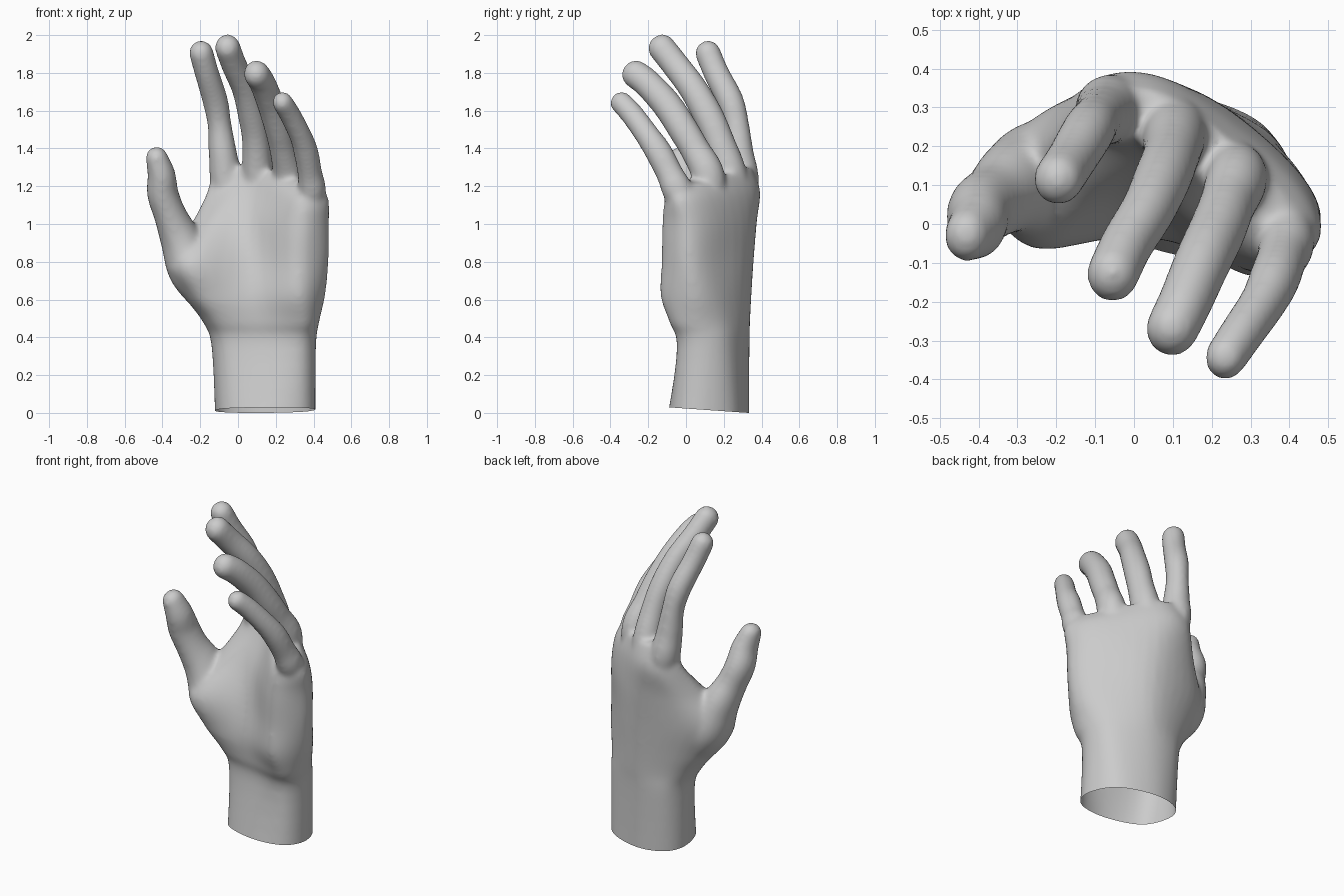
import bpy, bmesh, math
from mathutils import Vector

if "Cube" in bpy.data.objects:
    bpy.data.objects.remove(bpy.data.objects["Cube"])

def catmull(p, q, r, s, t):
    return 0.5 * (2*q + (r - p)*t + (2*p - 5*q + 4*r - s)*t*t + (3*q - p - 3*r + s)*t**3)

def spline(pts, steps, closed=False):
    n, out = len(pts), []
    for i in range(n if closed else n - 1):
        ids = [i - 1, i, i + 1, i + 2]
        ids = [k % n if closed else min(max(k, 0), n - 1) for k in ids]
        out += [catmull(*[pts[k] for k in ids], j / steps) for j in range(steps)]
    return out if closed else out + [pts[-1].copy()]

def skin(bm, rings):
    """Closed skin through a list of equal-length rings."""
    vs = [[bm.verts.new(p) for p in ring] for ring in rings]
    n, faces = len(vs[0]), []
    for a, b in zip(vs, vs[1:]):
        for i in range(n):
            faces.append(bm.faces.new((a[i], a[(i+1) % n], b[(i+1) % n], b[i])))
    faces.append(bm.faces.new(vs[0][::-1]))
    faces.append(bm.faces.new(vs[-1]))
    bmesh.ops.recalc_face_normals(bm, faces=faces)

def finger(bm, path, depth, sides=20):
    """Oval tube with a domed tip; path points are x, y, z, radius."""
    pts = spline([Vector(p) for p in path], 6)
    centres, radii = [p.xyz for p in pts], [p.w for p in pts]
    tip, r = centres[-1].copy(), radii[-1]
    d = (tip - centres[-2]).normalized()
    for k in range(1, 6):
        a = k / 5.3 * math.pi / 2
        centres.append(tip + d * r * math.sin(a))
        radii.append(r * math.cos(a))
    rings = []
    for i, c in enumerate(centres):
        t = (centres[min(i+1, len(centres)-1)] - centres[max(i-1, 0)]).normalized()
        u = Vector((1, 0, 0))
        u = (u - t * u.dot(t)).normalized()
        v = t.cross(u) * depth
        rings.append([c + radii[i] * (u * math.cos(q) + v * math.sin(q))
                      for q in (2 * math.pi * k / sides for k in range(sides))])
    skin(bm, rings)

# Wrist and palm sections: height, slope to the little finger, outline (left, front, right, back)
SECTIONS = [
    (-.06, 0, (-.12,.17, -.06,-.02, .16,-.105, .35,-.06, .41,.08, .33,.26, .11,.335, -.06,.29)),
    (.35, 0, (-.14,.18, -.075,.03, .15,-.03, .34,-.04, .413,.08, .355,.23, .14,.33, -.06,.31)),
    (.48, 0, (-.185,.17, -.12,.01, .12,-.04, .35,-.085, .43,.05, .36,.215, .14,.335, -.09,.30)),
    (.62, 0, (-.285,.15, -.21,-.03, .08,-.04, .33,-.135, .46,.02, .385,.185, .14,.34, -.14,.30)),
    (.80, 0, (-.385,.12, -.26,-.06, .06,0, .32,-.13, .478,0, .39,.17, .13,.35, -.20,.305)),
    (1.0, 0, (-.25,.19, -.15,.08, .06,.06, .32,-.125, .48,-.01, .395,.165, .12,.36, -.14,.34)),
    (1.17, .1, (-.165,.27, -.06,.19, .10,.12, .32,-.095, .475,-.05, .41,.115, .12,.355, -.07,.385)),
    (1.30, .3, (-.14,.28, -.04,.235, .10,.18, .29,.03, .43,-.05, .395,.06, .13,.305, -.05,.345)),
]

# Thumb and fingers, depth factor then path from root to tip
FINGERS = [
    (1.15, [(-.10,.15,.52,.07), (-.23,.12,.74,.13), (-.305,.10,.92,.108), (-.36,.06,1.05,.087),
     (-.398,.03,1.16,.084), (-.405,-.005,1.26,.075), (-.43,-.03,1.35,.06)]),
    (1.06, [(-.02,.27,1.0,.055), (-.06,.295,1.22,.085), (-.08,.28,1.37,.076), (-.097,.268,1.52,.064),
     (-.12,.235,1.65,.068), (-.165,.16,1.80,.065), (-.195,.115,1.907,.065)]),
    (1.10, [(.11,.25,1.05,.07), (.105,.235,1.25,.083), (.095,.175,1.44,.074), (.072,.115,1.58,.074),
     (.035,.035,1.72,.070), (-.02,-.055,1.84,.068), (-.055,-.13,1.935,.068)]),
    (1.10, [(.25,.14,1.03,.06), (.265,.12,1.25,.08), (.24,.05,1.39,.073), (.215,-.015,1.50,.074),
     (.175,-.10,1.63,.073), (.13,-.205,1.745,.070), (.098,-.27,1.795,.069)]),
    (1.10, [(.35,.06,.98,.05), (.39,-.035,1.16,.075), (.38,-.088,1.27,.066), (.36,-.145,1.38,.066),
     (.33,-.205,1.47,.06), (.275,-.285,1.58,.057), (.235,-.345,1.645,.055)]),
]

bm = bmesh.new()
outlines = []
for z, k, o in SECTIONS:
    pts = [Vector((x, y, z - k * max(x - .1, 0))) for x, y in zip(o[::2], o[1::2])]
    outlines.append(spline(pts, 5, True))
columns = [spline(list(c), 5) for c in zip(*outlines)]
skin(bm, [list(r) for r in zip(*columns)])
for depth, path in FINGERS:
    finger(bm, path, depth)
me = bpy.data.meshes.new("hand_parts")
bm.to_mesh(me)
bm.free()

# Fuse the parts into one skin and soften the joins
hand = bpy.data.objects.new("hand", me)
bpy.context.collection.objects.link(hand)
fuse = hand.modifiers.new("fuse", 'REMESH')
fuse.mode = 'VOXEL'
fuse.voxel_size = 0.012
soft = hand.modifiers.new("soften", 'SMOOTH')
soft.factor, soft.iterations = 0.5, 20
bpy.context.view_layer.update()
skin_mesh = bpy.data.meshes.new_from_object(hand.evaluated_get(bpy.context.evaluated_depsgraph_get()))
hand.modifiers.clear()

# Open wrist, cut on a slight slant
bm = bmesh.new()
bm.from_mesh(skin_mesh)
bmesh.ops.bisect_plane(bm, geom=bm.verts[:] + bm.edges[:] + bm.faces[:],
                       plane_co=(0, .33, 0), plane_no=(0, .07, 1), clear_inner=True)
for f in bm.faces:
    f.smooth = True
bm.to_mesh(skin_mesh)
bm.free()
skin_mesh.name = "hand"
hand.data = skin_mesh
